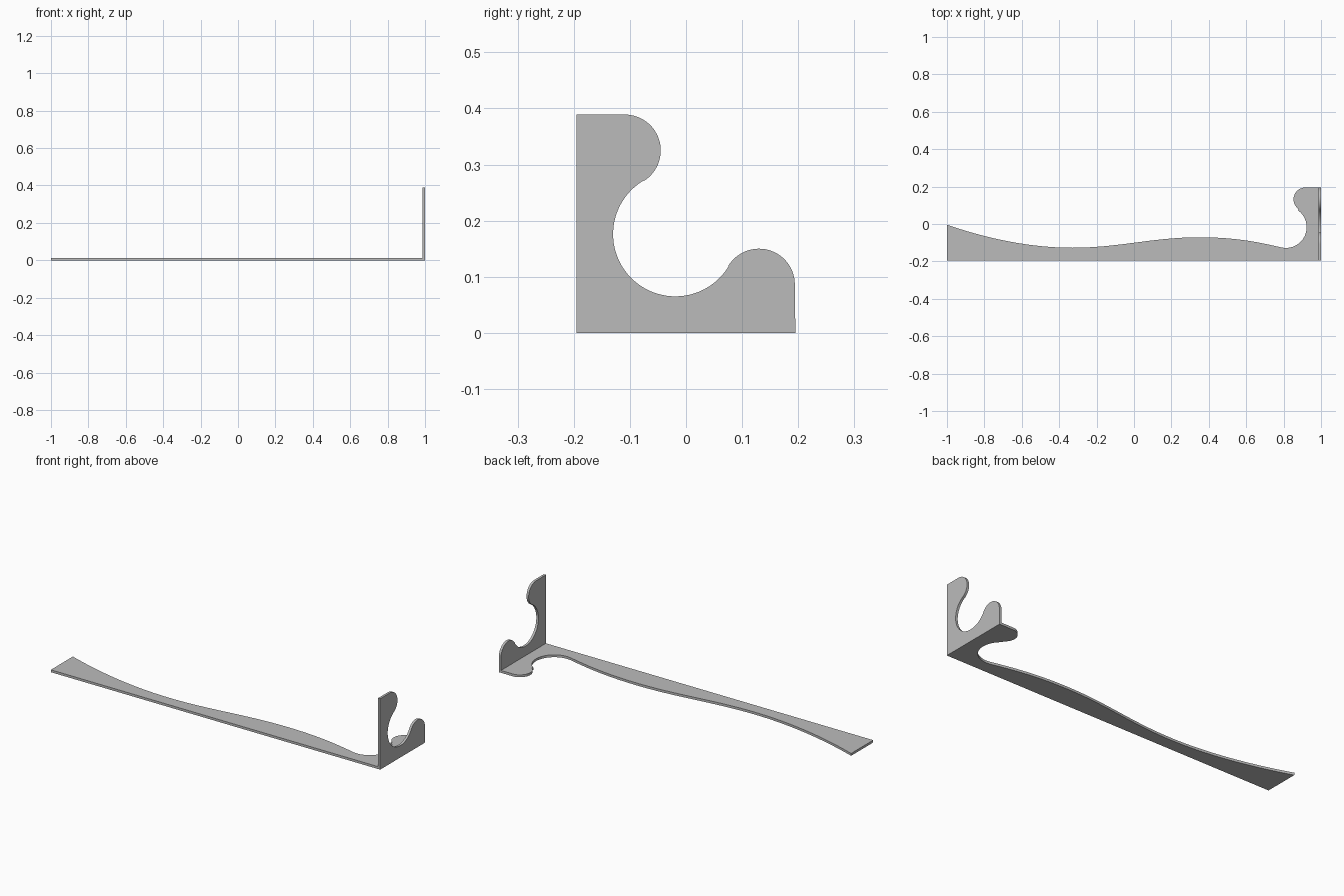
import bpy
import bmesh
from math import cos, sin, radians
from mathutils import Vector
from mathutils.geometry import interpolate_bezier

cube = bpy.data.objects.get("Cube")
if cube:
    bpy.data.objects.remove(cube, do_unlink=True)

T = 0.013        # plate thickness
FRONT = -0.195   # straight front edge
BACK = 0.195
INNER = 1 - T    # inner face of the upright plate

grey = bpy.data.materials.new("plain grey")
grey.use_nodes = True
grey.diffuse_color = (0.5, 0.5, 0.5, 1)
grey.node_tree.nodes["Principled BSDF"].inputs["Base Color"].default_value = (0.5, 0.5, 0.5, 1)


def arc(cx, cy, r, start, end, steps=28):
    angles = [radians(start + (end - start) * i / steps) for i in range(steps + 1)]
    return [(cx + r * cos(a), cy + r * sin(a)) for a in angles]


def bezier(*points, steps=24):
    curve = interpolate_bezier(*[Vector(p) for p in points], steps + 1)
    return [(p.x, p.y) for p in curve]


def plate(name, outline, place, direction):
    """Extrude a closed outline into a flat plate."""
    bm = bmesh.new()
    face = bm.faces.new([bm.verts.new(place(a, b)) for a, b in outline])
    result = bmesh.ops.extrude_face_region(bm, geom=[face])
    moved = [v for v in result["geom"] if isinstance(v, bmesh.types.BMVert)]
    bmesh.ops.translate(bm, verts=moved, vec=direction)
    bmesh.ops.remove_doubles(bm, verts=bm.verts, dist=0.0001)
    bmesh.ops.recalc_face_normals(bm, faces=bm.faces)
    mesh = bpy.data.meshes.new(name)
    bm.to_mesh(mesh)
    bm.free()
    mesh.materials.append(grey)
    obj = bpy.data.objects.new(name, mesh)
    bpy.context.collection.objects.link(obj)
    bpy.ops.object.select_all(action="DESELECT")
    obj.select_set(True)
    bpy.context.view_layer.objects.active = obj
    bpy.ops.object.shade_smooth_by_angle(angle=radians(30))


# Upright bracket: two rounded lobes around a circular notch
upright = [(FRONT, 0), (FRONT, 0.389)]
upright += arc(-0.109, 0.325, 0.064, 90, -59)
upright += arc(-0.019, 0.176, 0.111, 121, 329, 40)
upright += arc(0.13, 0.086, 0.064, 149, 0)
upright += [(BACK, 0)]
plate("upright_bracket", upright, lambda y, z: (INNER, y, z), (T, 0, 0))

# Long base: wavy back edge running into a hooked end
base = [(INNER, FRONT), (-1, FRONT)]
base += bezier((-1, -0.004), (-0.78, -0.08), (-0.55, -0.127), (-0.33, -0.127))
base += bezier((-0.33, -0.127), (-0.08, -0.127), (0.1, -0.071), (0.35, -0.071))[1:]
base += bezier((0.35, -0.071), (0.55, -0.071), (0.68, -0.1), (0.79, -0.126))[1:]
base += arc(0.812, -0.017, 0.111, 267, 415, 36)
base += arc(0.916, 0.132, 0.063, 235, 90)
base += [(INNER, BACK)]
plate("long_base", base, lambda x, y: (x, y, 0), (0, 0, T))
